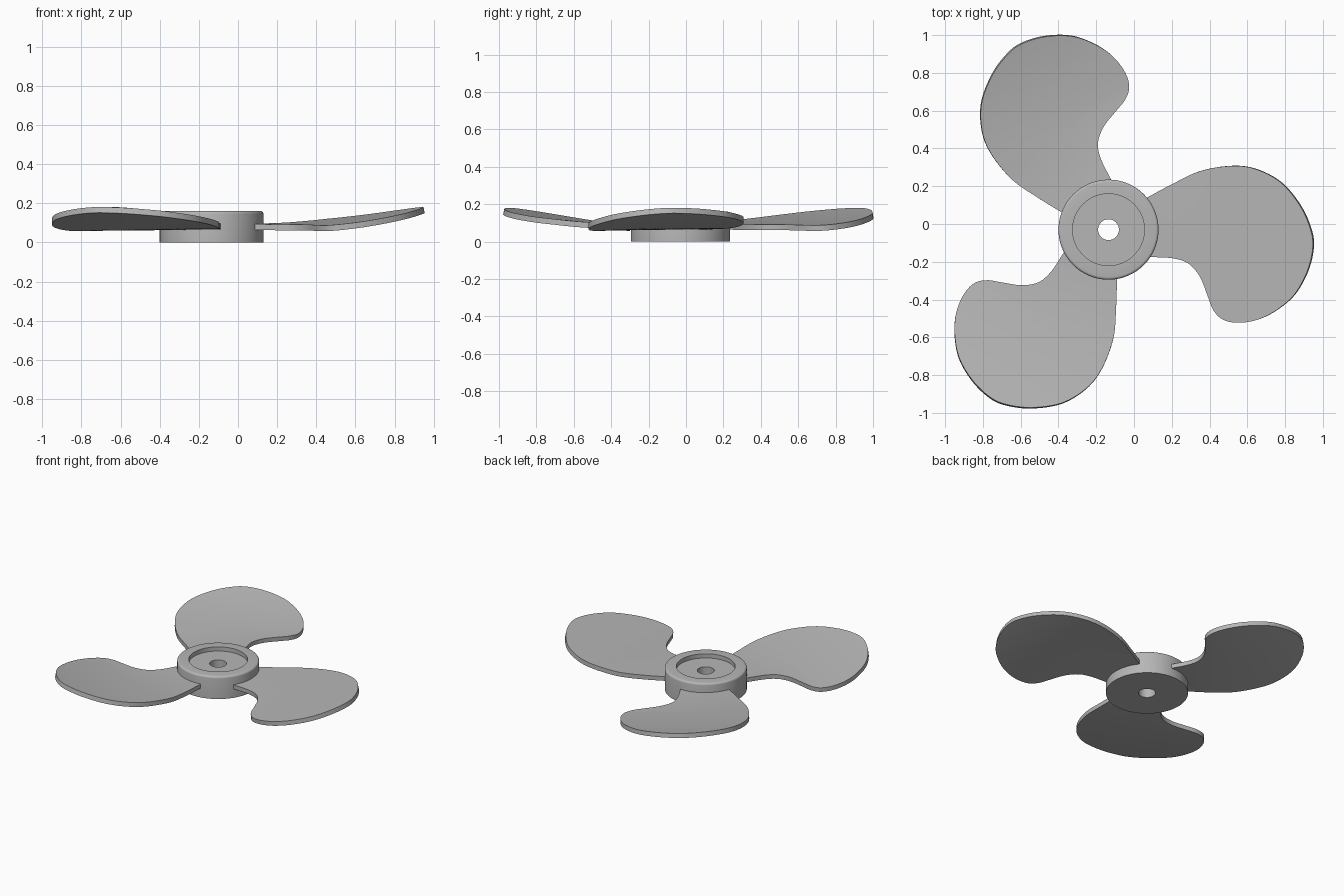
import bpy, bmesh, math
from mathutils import Vector

cube = bpy.data.objects.get("Cube")
if cube:
    bpy.data.objects.remove(cube, do_unlink=True)

HUB = Vector((-0.135, -0.03, 0))

metal = bpy.data.materials.new("grey_metal")
metal.use_nodes = True
GREY = (0.47, 0.47, 0.47, 1)
metal.diffuse_color = GREY
metal.node_tree.nodes["Principled BSDF"].inputs["Base Color"].default_value = GREY


def finish(bm, name):
    """Turn a bmesh into a smooth-shaded object standing at the hub axis."""
    bmesh.ops.remove_doubles(bm, verts=bm.verts, dist=1e-5)
    bmesh.ops.recalc_face_normals(bm, faces=bm.faces)
    mesh = bpy.data.meshes.new(name)
    bm.to_mesh(mesh)
    bm.free()
    mesh.materials.append(metal)
    obj = bpy.data.objects.new(name, mesh)
    bpy.context.collection.objects.link(obj)
    obj.location = HUB
    bpy.ops.object.select_all(action='DESELECT')
    obj.select_set(True)
    bpy.context.view_layer.objects.active = obj
    bpy.ops.object.shade_smooth_by_angle(angle=math.radians(35))
    return obj


def spline(points, steps=8):
    """Smooth open curve through the points."""
    pts = [Vector(p) for p in points]
    pts = [2 * pts[0] - pts[1]] + pts + [2 * pts[-1] - pts[-2]]
    out = []
    for a, b, c, d in zip(pts, pts[1:], pts[2:], pts[3:]):
        for i in range(steps):
            t = i / steps
            out.append(0.5 * (2 * b + (c - a) * t + (2 * a - 5 * b + 4 * c - d) * t * t
                              + (3 * b - a - 3 * c + d) * t ** 3))
    return out + [pts[-2]]


def resample(line, count):
    """Points evenly spaced along a polyline."""
    lengths = [0]
    for a, b in zip(line, line[1:]):
        lengths.append(lengths[-1] + (b - a).length)
    out, k = [], 0
    for i in range(count + 1):
        s = lengths[-1] * i / count
        while k < len(line) - 2 and lengths[k + 1] < s:
            k += 1
        t = (s - lengths[k]) / (lengths[k + 1] - lengths[k])
        out.append(line[k].lerp(line[k + 1], min(t, 1)))
    return out


# Hub: turned profile with rounded rim, recessed top and shaft hole
R, H, F = 0.265, 0.16, 0.014
rim = [(R - F + F * math.cos(a), H - F + F * math.sin(a))
       for a in (math.radians(90 * i / 4) for i in range(5))]
profile = [(0.055, 0), (R, 0)] + rim + [(0.19, H), (0.19, 0.13), (0.055, 0.13)]
bm = bmesh.new()
ring = [bm.verts.new((r, 0, z)) for r, z in profile]
edges = [bm.edges.new((a, b)) for a, b in zip(ring, ring[1:] + ring[:1])]
bmesh.ops.spin(bm, geom=ring + edges, cent=(0, 0, 0), axis=(0, 0, 1),
               angle=math.tau, steps=72)
finish(bm, "hub")

# Blade outline: leading edge from root to tip, then trailing edge back
leading = [(0, 0.10), (0.07, 0.14), (0.2, 0.21), (0.35, 0.28), (0.52, 0.308),
           (0.65, 0.29), (0.78, 0.22), (0.88, 0.1), (0.935, -0.02), (0.95, -0.12)]
trailing = [(0.92, -0.25), (0.85, -0.375), (0.75, -0.46), (0.65, -0.508),
            (0.55, -0.522), (0.47, -0.505), (0.42, -0.455), (0.39, -0.38),
            (0.35, -0.28), (0.29, -0.21), (0.21, -0.182), (0.10, -0.175), (0, -0.17)]
outline = spline(leading + trailing)
tip = (len(leading) - 1) * 8
lead = resample(outline[:tip + 1], 60)
trail = resample(outline[tip:][::-1], 60)


def blade_height(x, y):
    """Cupped towards the tip, with a slight pitch across the width."""
    pitch = 0.042 * min(1, max(0, x) / 0.45)
    return 0.08 + 0.14 * max(0, x - 0.15) ** 2 + pitch * y


def make_blade(name, angle):
    bm = bmesh.new()
    rows = []
    for a, b in zip(lead, trail):
        row = [a.lerp(b, j / 12) for j in range(13)]
        rows.append([bm.verts.new(Vector((p.x, p.y, blade_height(p.x, p.y))) - HUB)
                     for p in row])
    for r0, r1 in zip(rows, rows[1:]):
        for j in range(12):
            bm.faces.new((r0[j], r1[j], r1[j + 1], r0[j + 1]))
    blade = finish(bm, name)
    blade.rotation_euler.z = angle
    thick = blade.modifiers.new("thickness", 'SOLIDIFY')
    thick.thickness = 0.03
    thick.offset = 0
    # Apply the thickness so the rim is shaded sharply
    bpy.ops.object.modifier_apply(modifier=thick.name)
    bpy.ops.object.shade_smooth_by_angle(angle=math.radians(35))


for i, name in enumerate(("left_blade", "back_blade", "front_blade")):
    make_blade(name, i * math.tau / 3)
